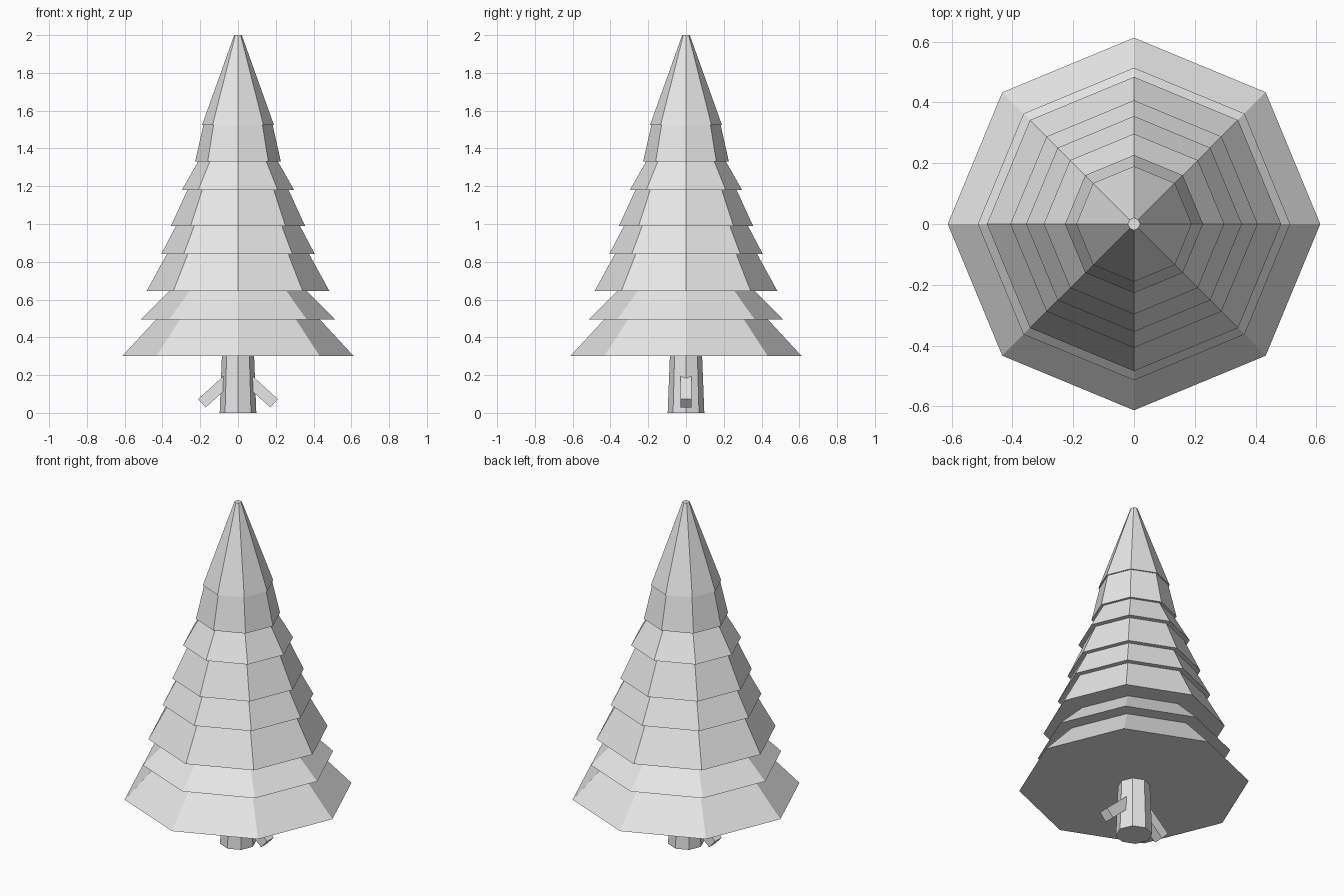
import bpy, bmesh, math
from mathutils import Matrix, Vector

cube = bpy.data.objects.get("Cube")
if cube:
    bpy.data.objects.remove(cube, do_unlink=True)

SIDES = 8

# Single plain grey
grey = bpy.data.materials.new("light_grey")
grey.use_nodes = True
color = (0.8, 0.8, 0.8, 1)
grey.diffuse_color = color
grey.node_tree.nodes["Principled BSDF"].inputs["Base Color"].default_value = color


def finish(bm, name):
    bmesh.ops.recalc_face_normals(bm, faces=bm.faces)
    mesh = bpy.data.meshes.new(name)
    bm.to_mesh(mesh)
    bm.free()
    mesh.materials.append(grey)
    obj = bpy.data.objects.new(name, mesh)
    bpy.context.collection.objects.link(obj)
    return obj


def turned(name, profile):
    """Closed faceted solid from (radius, height) points, bottom to top."""
    bm = bmesh.new()
    rings = []
    for r, z in profile:
        angles = [math.tau * i / SIDES for i in range(SIDES)]
        rings.append([bm.verts.new((r * math.cos(a), r * math.sin(a), z)) for a in angles])
    for low, high in zip(rings, rings[1:]):
        for i in range(SIDES):
            j = (i + 1) % SIDES
            bm.faces.new((low[i], low[j], high[j], high[i]))
    bm.faces.new(rings[0][::-1])
    bm.faces.new(rings[-1])
    return finish(bm, name)


# Foliage tiers: (skirt radius, skirt height, radius where the next tier covers it)
tiers = [
    (0.613, 0.30, 0.433), (0.514, 0.495, 0.363), (0.484, 0.645, 0.377),
    (0.407, 0.84, 0.328), (0.355, 0.99, 0.268), (0.297, 1.18, 0.212),
    (0.227, 1.33, 0.183), (0.19, 1.525, 0.02),
]
tops = [t[1] for t in tiers[1:]] + [2.0]
profile = []
for (skirt, base, neck), top in zip(tiers, tops):
    profile += [(skirt, base), (neck, top)]
turned("foliage", profile)

# Tapered trunk
turned("trunk", [(0.097, 0), (0.085, 0.31)])

# Drooping branch stubs on both sides of the trunk
for name, side in (("left_branch_stub", 1), ("right_branch_stub", -1)):
    start, end = Vector((side * 0.04, 0, 0.188)), Vector((side * 0.191, 0, 0.051))
    axis = end - start
    bm = bmesh.new()
    bmesh.ops.create_cube(bm, size=1)
    bmesh.ops.transform(
        bm, verts=bm.verts,
        matrix=Matrix.Translation((start + end) / 2)
        @ axis.to_track_quat("Z", "Y").to_matrix().to_4x4()
        @ Matrix.Diagonal((0.06, 0.06, axis.length, 1)))
    finish(bm, name)
